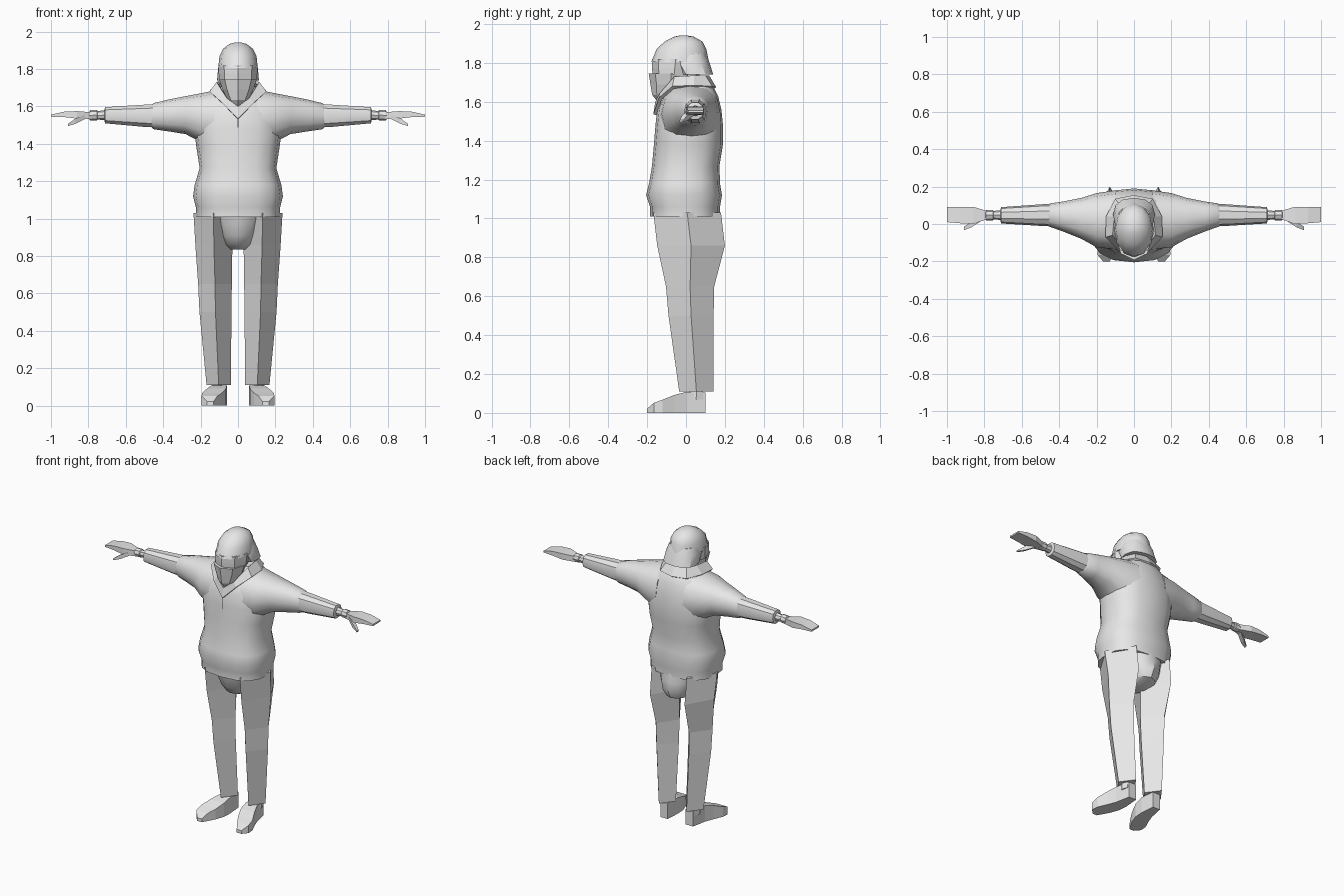
import bpy, bmesh, math

grey = bpy.data.materials.new("plain grey")
grey.diffuse_color = (0.8, 0.8, 0.8, 1)


def finish(name, bm, mirror=False, smooth=35):
    bmesh.ops.recalc_face_normals(bm, faces=bm.faces)
    mesh = bpy.data.meshes.new(name)
    bm.to_mesh(mesh)
    bm.free()
    mesh.materials.append(grey)
    ob = bpy.data.objects.new(name, mesh)
    bpy.context.collection.objects.link(ob)
    if mirror:
        ob.modifiers.new("mirror", 'MIRROR')
    if smooth:
        bpy.ops.object.select_all(action='DESELECT')
        ob.select_set(True)
        bpy.context.view_layer.objects.active = ob
        bpy.ops.object.shade_smooth_by_angle(angle=math.radians(smooth))
    return ob


def loft(name, axis, rings, n=12, power=1.0, phase=0.0, mirror=False, smooth=35):
    """Each ring is (position on axis, a min, a max, b min, b max)."""
    bm = bmesh.new()
    loops = []
    for pos, a0, a1, b0, b1 in rings:
        loop = []
        for i in range(n):
            t = 2 * math.pi * i / n + phase
            c, s = math.cos(t), math.sin(t)
            if n == 4 and phase:          # boxes fill their bounds
                c, s = c * math.sqrt(2), s * math.sqrt(2)
            c = math.copysign(abs(c) ** power, c)
            s = math.copysign(abs(s) ** power, s)
            a = (a0 + a1) / 2 + c * (a1 - a0) / 2
            b = (b0 + b1) / 2 + s * (b1 - b0) / 2
            co = {'x': (pos, a, b), 'y': (a, pos, b), 'z': (a, b, pos)}[axis]
            loop.append(bm.verts.new(co))
        loops.append(loop)
    for lo, hi in zip(loops, loops[1:]):
        for i in range(n):
            j = (i + 1) % n
            bm.faces.new((lo[i], lo[j], hi[j], hi[i]))
    bm.faces.new(loops[0])
    bm.faces.new(loops[-1])
    return finish(name, bm, mirror, smooth)


def round_z(rows):
    """Symmetric rings from (z, half width, front y, back y)."""
    return [(z, -w, w, f, b) for z, w, f, b in rows]


BOX = math.pi / 4

# Jacket body with straight hem band
loft("jacket_body", 'z', round_z([
    (1.01, .225, -.185, .175), (1.06, .225, -.185, .175), (1.12, .24, -.205, .185),
    (1.18, .232, -.19, .175), (1.27, .205, -.175, .172), (1.38, .222, -.165, .19),
    (1.48, .235, -.157, .19), (1.56, .22, -.148, .182), (1.63, .18, -.12, .165),
    (1.68, .13, -.07, .14), (1.71, .09, -.05, .11)]), n=16, power=.8)

# Upper sleeves and forearms
loft("upper_sleeve", 'x', [
    (.10, -.135, .18, 1.36, 1.69), (.20, -.125, .165, 1.41, 1.67),
    (.28, -.08, .14, 1.452, 1.655), (.38, -.04, .12, 1.468, 1.635),
    (.45, -.015, .11, 1.478, 1.618), (.465, -.008, .10, 1.49, 1.605)],
    power=.85, mirror=True)
loft("forearm_sleeve", 'x', [
    (.44, -.012, .108, 1.485, 1.615), (.50, -.01, .105, 1.488, 1.612),
    (.71, .003, .09, 1.508, 1.598), (.715, .02, .075, 1.525, 1.58)],
    n=10, power=.85, mirror=True)

# Wrists, flat hands and thumbs
loft("wrist", 'x', [(.70, .02, .075, 1.525, 1.582), (.75, .025, .07, 1.53, 1.575),
                    (.755, .02, .075, 1.525, 1.582), (.79, .02, .075, 1.525, 1.58),
                    (.795, .025, .07, 1.53, 1.572)],
     n=8, mirror=True)
loft("hand", 'x', [(.78, .028, .068, 1.532, 1.568), (.86, .0, .092, 1.535, 1.575),
                   (.93, .004, .092, 1.543, 1.572), (1.0, .01, .09, 1.545, 1.556)],
     n=4, phase=BOX, mirror=True, smooth=0)
loft("thumb", 'x', [(.81, .02, .05, 1.537, 1.56), (.87, -.018, .012, 1.507, 1.535),
                    (.91, -.033, -.015, 1.495, 1.506)],
     n=4, phase=BOX, mirror=True, smooth=0)

# Trousers: four-sided legs and rounded seat
loft("trouser_leg", 'z', [
    (.11, .038, .168, -.035, .142), (.50, .035, .206, -.09, .142),
    (.65, .033, .213, -.103, .145), (.86, .03, .228, -.148, .2),
    (1.03, .025, .238, -.168, .18)], n=4, mirror=True, smooth=0)
loft("trouser_seat", 'z', round_z([
    (.835, .045, -.02, .09), (.86, .085, -.08, .165), (.91, .115, -.115, .19),
    (.97, .14, -.135, .185), (1.03, .17, -.15, .175)]), n=12)

# Ankles and wedge shoes turned slightly outward
loft("ankle", 'z', [(.07, .085, .14, .01, .095), (.20, .09, .14, .02, .09)],
     n=6, mirror=True, smooth=0)
loft("shoe", 'y', [
    (.10, .068, .122, 0, .105), (.0, .06, .142, 0, .108), (-.06, .064, .165, 0, .092),
    (-.12, .085, .192, 0, .068), (-.165, .11, .195, 0, .052), (-.2, .13, .165, 0, .022)],
    n=4, phase=BOX, mirror=True, smooth=0)

# Neck and masked lower face
loft("neck", 'z', round_z([(1.58, .065, -.06, .07), (1.78, .06, -.06, .07)]), n=8)
loft("face_mask", 'z', round_z([
    (1.605, .03, -.15, -.05), (1.635, .055, -.174, -.01), (1.69, .083, -.183, .03),
    (1.745, .1, -.192, .04)]), n=8, smooth=0)
# Visor band between mask and cap
loft("visor_band", 'z', round_z([
    (1.74, .1, -.172, .05), (1.775, .103, -.175, .06), (1.82, .105, -.176, .07)]),
    n=8, smooth=0)

# Cap: crown over the brow, with a flared skirt behind
loft("cap_crown", 'z', round_z([
    (1.805, .106, -.178, .118), (1.87, .099, -.152, .105), (1.91, .078, -.11, .085),
    (1.935, .045, -.06, .04), (1.942, .015, -.03, .0)]), n=12, smooth=50)
loft("cap_skirt", 'z', [
    (1.74, -.112, .112, -.04, .14), (1.805, -.106, .106, -.08, .12),
    (1.85, -.09, .09, -.06, .1)], n=12, power=.85)

# Open collar: a folded strip around the neck meeting in a V
collar = [((0, -.168, 1.535), (0, -.158, 1.60)), ((.085, -.14, 1.62), (.06, -.135, 1.645)),
          ((.152, -.07, 1.68), (.115, -.06, 1.73)), ((.15, .04, 1.685), (.105, .04, 1.735)),
          ((.10, .135, 1.68), (.075, .10, 1.735)), ((0, .155, 1.675), (0, .12, 1.735))]
bm = bmesh.new()
pairs = [(bm.verts.new(lo), bm.verts.new(hi)) for lo, hi in collar]
for (a, b), (c, d) in zip(pairs, pairs[1:]):
    bm.faces.new((a, c, d, b))
ob = finish("collar", bm, mirror=True, smooth=0)
wall = ob.modifiers.new("thickness", 'SOLIDIFY')
wall.thickness = .018
wall.offset = -1

# Front zip seam
bm = bmesh.new()
seam = [bm.verts.new(p) for p in ((-.003, -.166, 1.42), (.003, -.166, 1.42),
                                  (.003, -.162, 1.54), (-.003, -.162, 1.54))]
bm.faces.new(seam)
finish("zip_seam", bm, smooth=0)
